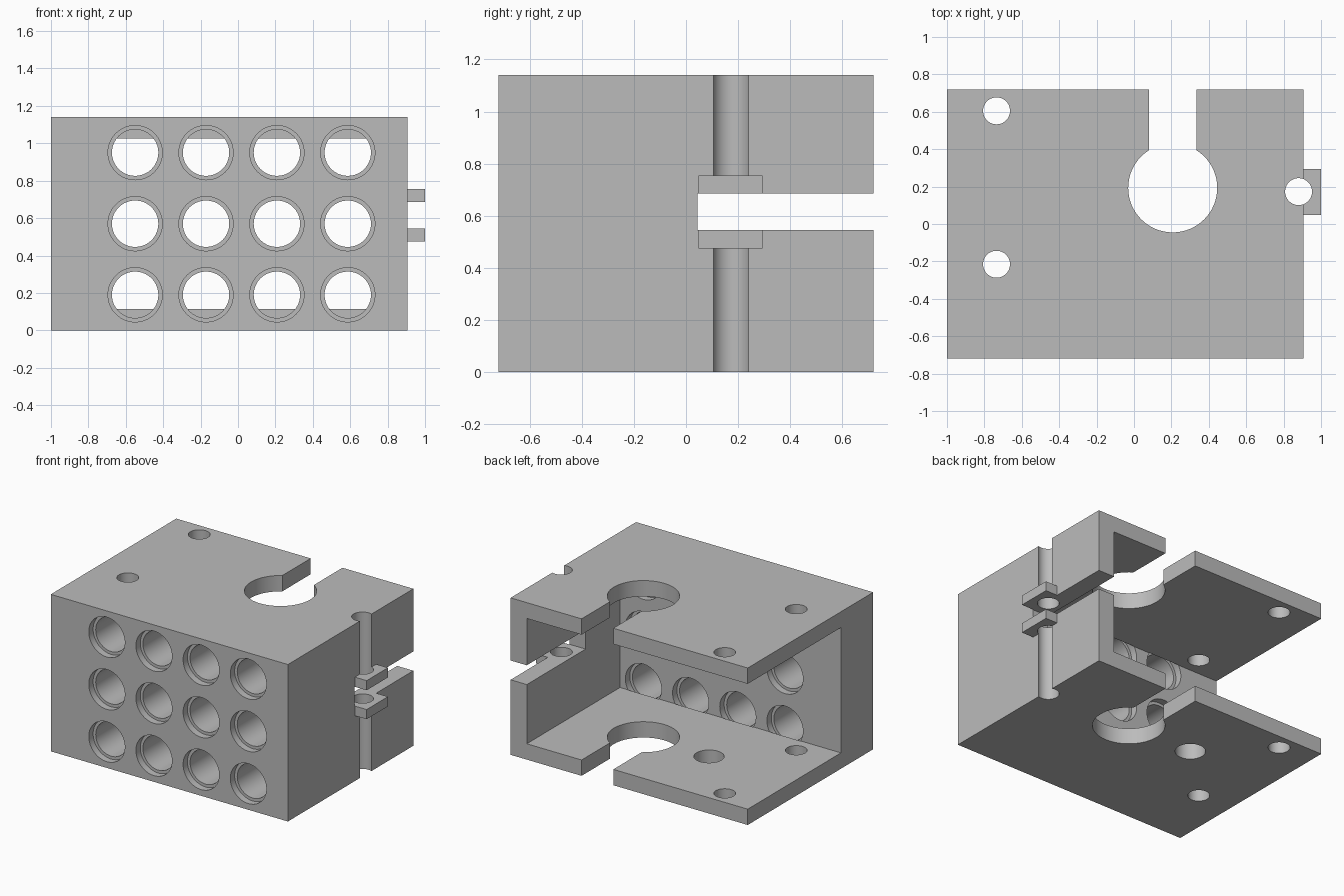
import bpy
import bmesh
from mathutils import Matrix, Vector

if "Cube" in bpy.data.objects:
    bpy.data.objects.remove(bpy.data.objects["Cube"])

grey = bpy.data.materials.new("plain grey")
grey.use_nodes = True
colour = (0.5, 0.5, 0.5, 1)
grey.diffuse_color = colour
grey.node_tree.nodes["Principled BSDF"].inputs["Base Color"].default_value = colour


def make_object(name, bm):
    bmesh.ops.recalc_face_normals(bm, faces=bm.faces)
    mesh = bpy.data.meshes.new(name)
    bm.to_mesh(mesh)
    bm.free()
    mesh.materials.append(grey)
    obj = bpy.data.objects.new(name, mesh)
    bpy.context.collection.objects.link(obj)
    return obj


def box(name, low, high):
    low, high = Vector(low), Vector(high)
    bm = bmesh.new()
    bmesh.ops.create_cube(bm, size=1, matrix=Matrix.Translation((low + high) / 2)
                          @ Matrix.Diagonal((*(high - low), 1)))
    return make_object(name, bm)


def upright_hole(name, x, y, radius, bottom=-0.1, top=1.3):
    bm = bmesh.new()
    bmesh.ops.create_cone(bm, cap_ends=True, segments=64, radius1=radius, radius2=radius,
                          depth=top - bottom,
                          matrix=Matrix.Translation((x, y, (bottom + top) / 2)))
    return make_object(name, bm)


def stepped_hole(name, x, z, profile):
    """Revolve (radius, y) points around an axis running front to back."""
    bm = bmesh.new()
    verts = [bm.verts.new((x + r, y, z)) for r, y in profile]
    edges = [bm.edges.new(pair) for pair in zip(verts, verts[1:])]
    bmesh.ops.spin(bm, geom=verts + edges, cent=(x, 0, z), axis=(0, 1, 0),
                   angle=6.283185307, steps=64)
    bmesh.ops.remove_doubles(bm, verts=bm.verts, dist=0.0001)
    return make_object(name, bm)


def combine(target, other, operation):
    mod = target.modifiers.new(operation, "BOOLEAN")
    mod.operation, mod.solver, mod.object = operation, "EXACT", other
    bpy.context.view_layer.objects.active = target
    bpy.ops.object.modifier_apply(modifier=mod.name)
    bpy.data.objects.remove(other)


# Outer block, with the clamp lugs on its side
body = box("clamp_holder_body", (-1, -0.72, 0), (0.905, 0.72, 1.14))
combine(body, box("side_lugs", (0.82, 0.048, 0.475), (1, 0.293, 0.755)), "UNION")

# Through holes in the thick front wall, wider at both mouths
FRONT, WALL_BACK = -0.72, -0.35
BORE, MOUTH, STEP = 0.124, 0.145, 0.05
bore_profile = [(0, FRONT - 0.1), (MOUTH, FRONT - 0.1), (MOUTH, FRONT + STEP),
                (BORE, FRONT + STEP), (BORE, WALL_BACK - STEP),
                (MOUTH, WALL_BACK - STEP), (MOUTH, WALL_BACK + 0.002), (0, WALL_BACK + 0.002)]
for column in range(4):
    for row in range(3):
        combine(body, stepped_hole("bore", -0.55 + 0.379 * column, 0.19 + 0.38 * row,
                                   bore_profile), "DIFFERENCE")

# Cavity open to the back and one side, leaving two plates and two walls
combine(body, box("cavity", (-1.2, WALL_BACK, 0.115), (0.775, 0.9, 1.025)), "DIFFERENCE")

# Keyhole opening in both plates
combine(body, upright_hole("keyhole_round", 0.207, 0.193, 0.238), "DIFFERENCE")
combine(body, box("keyhole_slot", (0.08, 0.193, -0.1), (0.335, 0.9, 1.3)), "DIFFERENCE")

# Screw holes, and the rod channel through the side wall and lugs
for x, y in ((-0.735, 0.605), (-0.735, -0.215), (0.88, 0.173)):
    combine(body, upright_hole("screw_hole", x, y, 0.072), "DIFFERENCE")

# Extra hole in the bottom plate only
combine(body, upright_hole("bottom_hole", -0.32, 0.193, 0.1, top=0.4), "DIFFERENCE")

# Clamping slot that splits the side wall and the lugs
combine(body, box("clamp_slot", (0.7, 0.045, 0.545), (1.1, 0.9, 0.685)), "DIFFERENCE")

# Smooth bores, sharp edges
bpy.ops.object.select_all(action="DESELECT")
body.select_set(True)
bpy.context.view_layer.objects.active = body
bpy.ops.object.shade_smooth_by_angle(angle=0.5)
